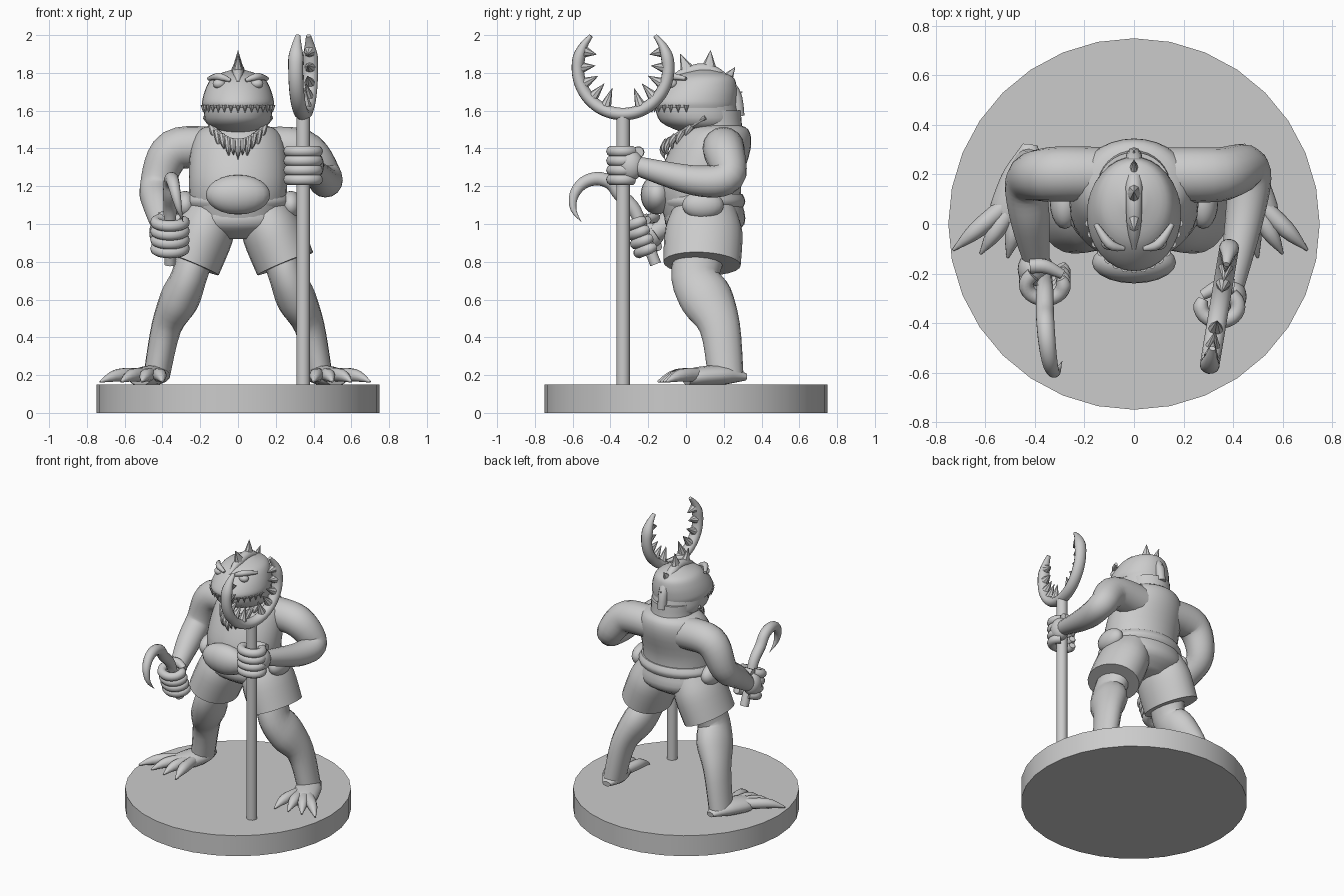
import bpy, bmesh, math
from mathutils import Vector

cube = bpy.data.objects.get("Cube")
if cube:
    bpy.data.objects.remove(cube, do_unlink=True)

grey = bpy.data.materials.new("plain grey")
grey.use_nodes = True
colour = (0.6, 0.6, 0.6, 1)
grey.diffuse_color = colour
grey.node_tree.nodes["Principled BSDF"].inputs["Base Color"].default_value = colour
parts = []
X, Y, Z = Vector((1, 0, 0)), Vector((0, 1, 0)), Vector((0, 0, 1))


def finish(name, bm):
    bmesh.ops.recalc_face_normals(bm, faces=bm.faces)
    mesh = bpy.data.meshes.new(name)
    bm.to_mesh(mesh)
    bm.free()
    mesh.materials.append(grey)
    obj = bpy.data.objects.new(name, mesh)
    bpy.context.collection.objects.link(obj)
    parts.append(obj)


def spline(rows, steps):
    """Catmull-Rom curve through rows of numbers."""
    smooth = []
    for i in range(len(rows) - 1):
        before, start = rows[max(i - 1, 0)], rows[i]
        end, after = rows[i + 1], rows[min(i + 2, len(rows) - 1)]
        for k in range(steps):
            t = k / steps
            smooth.append([q + t / 2 * (r - p + t * (2 * p - 5 * q + 4 * r - s + t * (3 * (q - r) + s - p)))
                           for p, q, r, s in zip(before, start, end, after)])
    return smooth + [rows[-1]]


def loft(name, points, radii, ref=Y, aspect=1, sides=16, steps=4, level=False):
    """Skin of elliptical rings along a path; aspect scales the radius along ref."""
    rows = spline([(*point, radius) for point, radius in zip(points, radii)], steps)
    path = [Vector(row[:3]) for row in rows]
    bm = bmesh.new()
    rings = []
    for i, point in enumerate(path):
        tangent = Z if level else (path[min(i + 1, len(path) - 1)] - path[max(i - 1, 0)]).normalized()
        ref = (ref - tangent * ref.dot(tangent)).normalized()
        side = ref.cross(tangent)
        radius = max(rows[i][3], 0.001)
        angles = [math.tau * k / sides for k in range(sides)]
        rings.append([bm.verts.new(point + radius * (side * math.cos(a) + ref * math.sin(a) * aspect))
                      for a in angles])
    for lower, upper in zip(rings, rings[1:]):
        for k in range(sides):
            n = (k + 1) % sides
            bm.faces.new((lower[k], lower[n], upper[n], upper[k]))
    bm.faces.new(rings[0])
    bm.faces.new(rings[-1])
    finish(name, bm)


def barrel(name, profile, aspect):
    """Upright body form; each profile entry is depth, height, half width."""
    loft(name, [(0, depth, height) for depth, height, width in profile],
         [width for depth, height, width in profile], aspect=aspect, sides=32, level=True)


def spike(name, base, tip, radius, ref=X, aspect=1):
    loft(name, [base, tip], [radius, 0], ref, aspect, sides=8, steps=1)


def ball(name, centre, size):
    bm = bmesh.new()
    bmesh.ops.create_uvsphere(bm, u_segments=20, v_segments=12, radius=1)
    bmesh.ops.scale(bm, vec=size, verts=bm.verts)
    bmesh.ops.translate(bm, vec=centre, verts=bm.verts)
    finish(name, bm)


def fist(name, centre, axis, outward):
    """Fingers curled around a grip running along axis."""
    axis = axis.normalized()
    out = X * outward
    back = (Y - axis * Y.dot(axis)).normalized()
    ball(name + "_palm", centre + out * 0.05 + back * 0.04, (0.06, 0.07, 0.08))
    for n in range(4):
        middle = centre + axis * 0.05 * (n - 1.5)
        angles = [math.radians(50 - 26 * k) for k in range(11)]
        curl = [middle + out * 0.075 * math.cos(a) + back * 0.06 * math.sin(a) for a in angles]
        loft(f"{name}_finger_{n + 1}", curl, [0.03] * 10 + [0.02], axis, sides=10, steps=2)
    knuckle = centre + back * 0.08 + axis * 0.07
    loft(name + "_thumb", [knuckle + out * 0.06, knuckle, knuckle - (out + back / 2) * 0.07],
         [0.03, 0.03, 0.02], axis, sides=10)


# Round base
loft("base", [Z * 0, Z * 0.15], [0.75, 0.75], sides=32, steps=1, level=True)

# Torso, neck, belt and belly pouch
barrel("torso", [(0.1, 1, 0.24), (0.07, 1.2, 0.26), (0.13, 1.4, 0.25), (0.16, 1.5, 0.2), (0.17, 1.53, 0.1)],
       aspect=0.85)
barrel("neck", [(0.14, 1.4, 0.19), (0.15, 1.5, 0.15), (0.14, 1.6, 0.15)], aspect=1)
barrel("belt", [(0.09, 1.08, 0.26), (0.09, 1.12, 0.28), (0.09, 1.16, 0.26)], aspect=0.8)
ball("belly_pouch", (0, -0.155, 1.155), (0.17, 0.085, 0.105))

# Shorts
barrel("shorts_seat", [(0.1, 1.12, 0.26), (0.1, 1, 0.28), (0.1, 0.92, 0.14)], aspect=0.75)
for s, side in ((1, "left"), (-1, "right")):
    hip, hem = Vector((0.13 * s, 0.1, 1.08)), Vector((0.25 * s, 0.085, 0.79))
    loft(side + "_shorts_leg", [hip, hip.lerp(hem, 0.4), hem], [0.13, 0.16, 0.16], aspect=1.28, sides=24)

    # Leg with backward calf
    thigh, knee, calf = (0.22 * s, 0.08, 0.86), (0.26 * s, 0.05, 0.72), (0.31 * s, 0.11, 0.6)
    shin, ankle = (0.38 * s, 0.18, 0.45), (0.43 * s, 0.21, 0.2)
    loft(side + "_leg", [thigh, knee, calf, shin, ankle], [0.1, 0.095, 0.105, 0.08, 0.07], aspect=1.35)

    # Splayed foot and toes
    heel, instep, pad = (0.42 * s, 0.32, 0.19), (0.44 * s, 0.2, 0.2), (0.5 * s, 0.05, 0.19)
    loft(side + "_foot", [heel, instep, pad, (0.52 * s, 0, 0.18)], [0.03, 0.085, 0.085, 0.06], Z, aspect=0.6)
    spread = 0.1 if s > 0 else 0.11
    for n in range(4):
        root = Vector(((0.43 + 0.02 * n) * s, 0.1, 0.2))
        tip = Vector(((0.4 + spread * n) * s, 0.015 * n - 0.15, 0.165))
        loft(f"{side}_toe_{n + 1}", [root, root.lerp(tip, 0.6) + Z * 0.02, tip], [0.035, 0.035, 0.005],
             Z, sides=10)

    # Hip pouch, eye and brow
    ball(side + "_hip_pouch", (0.28 * s, 0.09, 1.1), (0.06, 0.11, 0.075))
    ball(side + "_eye", (0.1 * s, -0.075, 1.742), (0.034, 0.03, 0.026))
    loft(side + "_brow", [(0.04 * s, -0.1, 1.76), (0.1 * s, -0.08, 1.78), (0.155 * s, 0, 1.77)],
         [0.01, 0.02, 0.01], Z, sides=10)

# Arms and hands
arms = {
    "left": (1, (0.46, 0.22, 1.25), (0.45, 0.05, 1.23), (0.39, -0.27, 1.31)),
    "right": (-1, (-0.43, 0.17, 1.2), (-0.42, 0.02, 1.09), (-0.39, -0.17, 0.95)),
}
for side, (s, elbow, forearm, wrist) in arms.items():
    chest, shoulder = (0.1 * s, 0.2, 1.4), (0.34 * s, 0.2, 1.39)
    loft(side + "_arm", [chest, shoulder, elbow, forearm, wrist], [0.11, 0.11, 0.09, 0.08, 0.05], Z, steps=6)
pole_foot = Vector((0.345, -0.333, 0.14))
grip = Vector((-0.36, -0.22, 0.94))
lean = Vector((0, -0.35, 0.9))
fist("left_hand", pole_foot + Z * 1.17, Z, 1)
fist("right_hand", grip, lean, -1)

# Head, jaw and upper teeth
barrel("head", [(0.04, 1.615, 0.185), (0.04, 1.65, 0.19), (0.065, 1.72, 0.17), (0.09, 1.78, 0.13),
                (0.1, 1.815, 0.04)], aspect=1.2)
barrel("jaw", [(0.1, 1.48, 0.09), (0.07, 1.54, 0.17), (0.05, 1.63, 0.18)], aspect=1.2)
for n in range(-7, 8):
    angle = n * 0.2
    gum = Vector((0.186 * math.sin(angle), 0.04 - 0.224 * math.cos(angle), 1.63))
    spike(f"tooth_{n + 8}", gum, gum - Z * 0.04, 0.015)

# Crest: a ridge with spikes pointing away from the skull
loft("crest_ridge", [(0, -0.1, 1.75), (0, 0, 1.8), (0, 0.13, 1.81), (0, 0.25, 1.7), (0, 0.28, 1.57)],
     [0.01, 0.03, 0.035, 0.035, 0.03], X, sides=10)
skull = Vector((0, 0.1, 1.6))
for n, (depth, height) in enumerate(((-0.03, 1.9), (0.13, 1.92), (0.26, 1.83), (0.3, 1.7))):
    tip = Vector((0, depth, height))
    spike(f"crest_spike_{n + 1}", tip + (skull - tip).normalized() * 0.14, tip, 0.06, aspect=0.7)


# Fang necklace
def on_cord(u):
    return Vector((0.14 * u, 0.13 * u * u - 0.1, 0.08 * u * u + 1.44))


loft("necklace_cord", [on_cord(n / 4) for n in range(-5, 6)], [0.012] * 11, Z, sides=8, steps=2)
for n in range(-5, 6):
    top = on_cord(n / 5)
    tip = top * 1 - Z * (0.1 - 0.02 * (n % 2)) - Y * 0.01
    tip.x *= 0.85
    loft(f"necklace_fang_{n + 6}", [top, top.lerp(tip, 0.5) - Y * 0.02, tip], [0.018, 0.015, 0], X, sides=8)

# Staff with toothed open ring
loft("staff_pole", [pole_foot, pole_foot + Z * 1.45], [0.036, 0.036], steps=1, level=True)
across = Vector((1, 6, 0)).normalized()
hub = pole_foot + Z * 1.685


def on_ring(degrees, radius):
    angle = math.radians(degrees)
    return hub + radius * (across * math.sin(angle) - Z * math.cos(angle))


loft("staff_ring", [on_ring(15 * n, 0.243) for n in range(-9, 10)],
     [0.033 * min(1, (10 - abs(n)) / 3) for n in range(-9, 10)], across.cross(Z), aspect=1.2, sides=12)
for s, side in ((1, "back"), (-1, "front")):
    for n in range(5):
        degrees = 25 + 22 * n
        spike(f"{side}_ring_tooth_{n + 1}", on_ring(degrees * s, 0.22),
              on_ring((degrees + 4) * s, 0.12 + 0.01 * n), 0.03, across.cross(Z))

# Hand hook: straight handle running into a tapering arc
path = [grip - lean * 0.17, grip, grip + lean * 0.15]
widths = [0.03, 0.03, 0.035]
for n in range(7):
    t = n / 6
    angle = math.radians(20 + 210 * t)
    path.append(Vector((0.07 * t * t - 0.36, 0.13 * math.cos(angle) - 0.47, 0.13 * math.sin(angle) + 1.11)))
    widths.append(0.037 * (1 - t ** 3))
loft("hook", path, widths, X, sides=14)

# Smooth shading with sharp edges kept
bpy.ops.object.select_all(action="DESELECT")
for obj in parts:
    obj.select_set(True)
bpy.context.view_layer.objects.active = parts[0]
bpy.ops.object.shade_smooth_by_angle(angle=math.radians(40))
